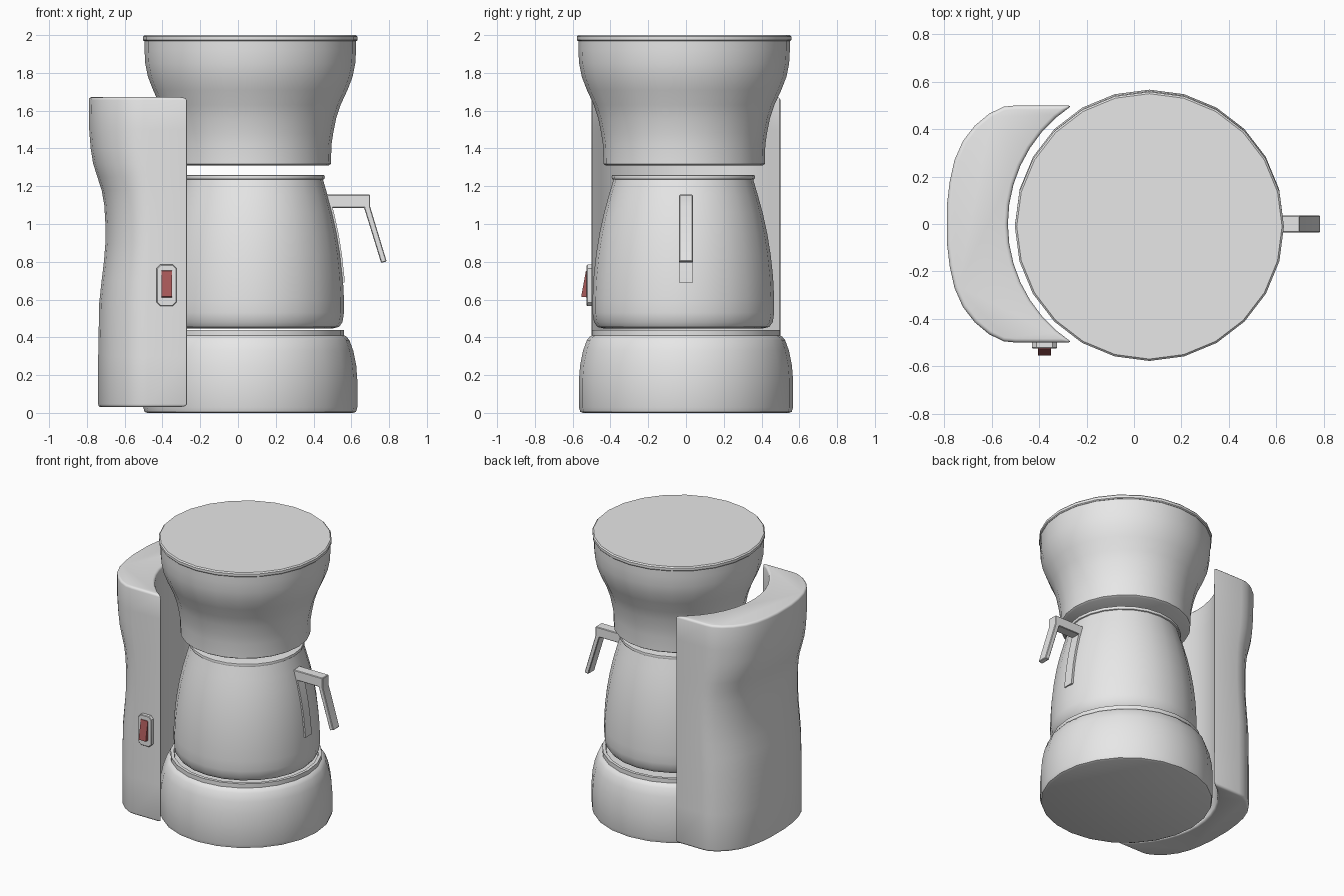
import bpy, bmesh, math

if "Cube" in bpy.data.objects:
    bpy.data.objects.remove(bpy.data.objects["Cube"], do_unlink=True)


def material(name, rgb):
    m = bpy.data.materials.new(name)
    m.use_nodes = True
    m.diffuse_color = (*rgb, 1)
    m.node_tree.nodes["Principled BSDF"].inputs["Base Color"].default_value = (*rgb, 1)
    return m


GREY = material("light grey plastic", (0.8, 0.8, 0.8))
RED = material("dark red switch", (0.4, 0.1, 0.1))


def finish(name, bm, mat=GREY, bevel=0.0, segments=3):
    """Round the sharp edges, smooth shade and link the part."""
    bmesh.ops.recalc_face_normals(bm, faces=bm.faces)
    if bevel:
        sharp = [e for e in bm.edges if e.calc_face_angle(0) > math.radians(50)]
        bmesh.ops.bevel(bm, geom=sharp, offset=bevel, segments=segments,
                        profile=0.5, affect='EDGES', clamp_overlap=True)
    mesh = bpy.data.meshes.new(name)
    bm.to_mesh(mesh)
    bm.free()
    mesh.materials.append(mat)
    mesh.shade_smooth()
    mesh.set_sharp_from_angle(angle=math.radians(35))
    ob = bpy.data.objects.new(name, mesh)
    bpy.context.collection.objects.link(ob)
    return ob


def loft(bm, rings):
    """Skin a list of closed rings and cap both ends."""
    rows = [[bm.verts.new(p) for p in ring] for ring in rings]
    n = len(rows[0])
    for a, b in zip(rows, rows[1:]):
        for i in range(n):
            j = (i + 1) % n
            bm.faces.new((a[i], a[j], b[j], b[i]))
    bm.faces.new(rows[0])
    bm.faces.new(rows[-1])


def lathe(name, profile, cx, cy, sides=24):
    bm = bmesh.new()
    turn = [2 * math.pi * i / sides for i in range(sides)]
    loft(bm, [[(cx + r * math.cos(a), cy + r * math.sin(a), z) for a in turn]
              for r, z in profile])
    return finish(name, bm)


def extrude(name, outline, axis, lo, hi, mat=GREY, bevel=0.0):
    """Prism from a 2D outline: axis 'x' takes (y, z), axis 'y' takes (x, z)."""
    bm = bmesh.new()
    place = (lambda p, d: (d, *p)) if axis == 'x' else (lambda p, d: (p[0], d, p[1]))
    loft(bm, [[place(p, d) for p in outline] for d in (lo, hi)])
    return finish(name, bm, mat, bevel, 1)


# Round base with a raised ring and a recessed warming plate
lathe("base", [(0.545, 0), (0.56, 0.006), (0.567, 0.03), (0.567, 0.17), (0.561, 0.25),
               (0.545, 0.33), (0.525, 0.385), (0.508, 0.405), (0.497, 0.41),
               (0.497, 0.44), (0.475, 0.44), (0.47, 0.415)], 0.065, 0)

# Carafe with a rolled rim
BODY = [(0.42, 0.447), (0.455, 0.455), (0.473, 0.48), (0.481, 0.53), (0.481, 0.6),
        (0.475, 0.72), (0.462, 0.84), (0.444, 0.95), (0.42, 1.06), (0.395, 1.15),
        (0.37, 1.235)]
CX, CY = 0.08, -0.014
lathe("carafe", BODY + [(0.377, 1.238), (0.38, 1.248), (0.377, 1.258), (0.365, 1.26)], CX, CY)

# Filter housing and its lid
lathe("filter_housing", [(0.415, 1.31), (0.427, 1.318), (0.43, 1.42), (0.439, 1.48),
                         (0.455, 1.56), (0.478, 1.63), (0.515, 1.71), (0.542, 1.78),
                         (0.556, 1.85), (0.56, 1.92), (0.56, 1.975)], 0.065, -0.01)
lathe("lid", [(0.562, 1.968), (0.568, 1.974), (0.568, 1.992), (0.56, 2.0)], 0.065, -0.01)

# Water tank tower: curved back with a waist, hollowed to wrap the round parts
FRONT_X = -0.262
back = [(-0.5, 0.5), (-0.55, 0.495), (-0.61, 0.465), (-0.67, 0.415), (-0.72, 0.35),
        (-0.755, 0.27), (-0.775, 0.18), (-0.787, 0.08)]
back = [(FRONT_X, 0.5)] + back + [(x, -y) for x, y in reversed(back)] + [(FRONT_X, -0.5)]
sweep = math.atan2(0.5, 0.065 - FRONT_X)
radius = math.hypot(0.5, 0.065 - FRONT_X)
hollow = [math.pi + sweep * (1 - i / 7) for i in range(1, 14)]
hollow = [(0.065 + radius * math.cos(a), radius * math.sin(a)) for a in hollow]
waist = [(0.03, 0.74), (0.3, 0.74), (0.58, 0.735), (0.7, 0.722), (0.8, 0.71), (0.9, 0.702),
         (1.0, 0.702), (1.1, 0.708), (1.18, 0.722), (1.25, 0.745), (1.32, 0.767),
         (1.4, 0.78), (1.5, 0.788), (1.672, 0.79)]
rings = []
for z, depth in waist:
    s = (depth + FRONT_X) / (0.787 + FRONT_X)
    rings.append([(FRONT_X + (x - FRONT_X) * s, y, z) for x, y in back]
                 + [(x, y, z) for x, y in hollow])
bm = bmesh.new()
loft(bm, rings)
finish("water_tank", bm, bevel=0.016)

# Handle grip, and the strap that fixes it to the carafe
extrude("handle_grip", [(0.46, 1.155), (0.70, 1.155), (0.70, 1.09), (0.787, 0.802),
                        (0.758, 0.794), (0.668, 1.085), (0.47, 1.085)],
        'y', -0.036, 0.036, bevel=0.004)
side = [(CX + r, z) for r, z in BODY if 0.7 < z < 1.16]
side = [(CX + 0.477, 0.69)] + side
extrude("handle_strap", [(x + 0.008, z) for x, z in side]
        + [(x - 0.02, z) for x, z in reversed(side)], 'y', -0.036, 0.036)

# Power switch: chamfered plate and tilted rocker
cx, cz, w, h, c = -0.378, 0.675, 0.053, 0.11, 0.02
plate = [(w, h - c), (w - c, h), (c - w, h), (-w, h - c),
         (-w, c - h), (c - w, -h), (w - c, -h), (w, c - h)]
extrude("switch_plate", [(cx + x, cz + z) for x, z in plate], 'y', -0.526, -0.49, bevel=0.004)
extrude("switch_rocker", [(-0.51, 0.61), (-0.555, 0.615), (-0.53, 0.752), (-0.51, 0.755)],
        'x', cx - 0.028, cx + 0.028, RED)
